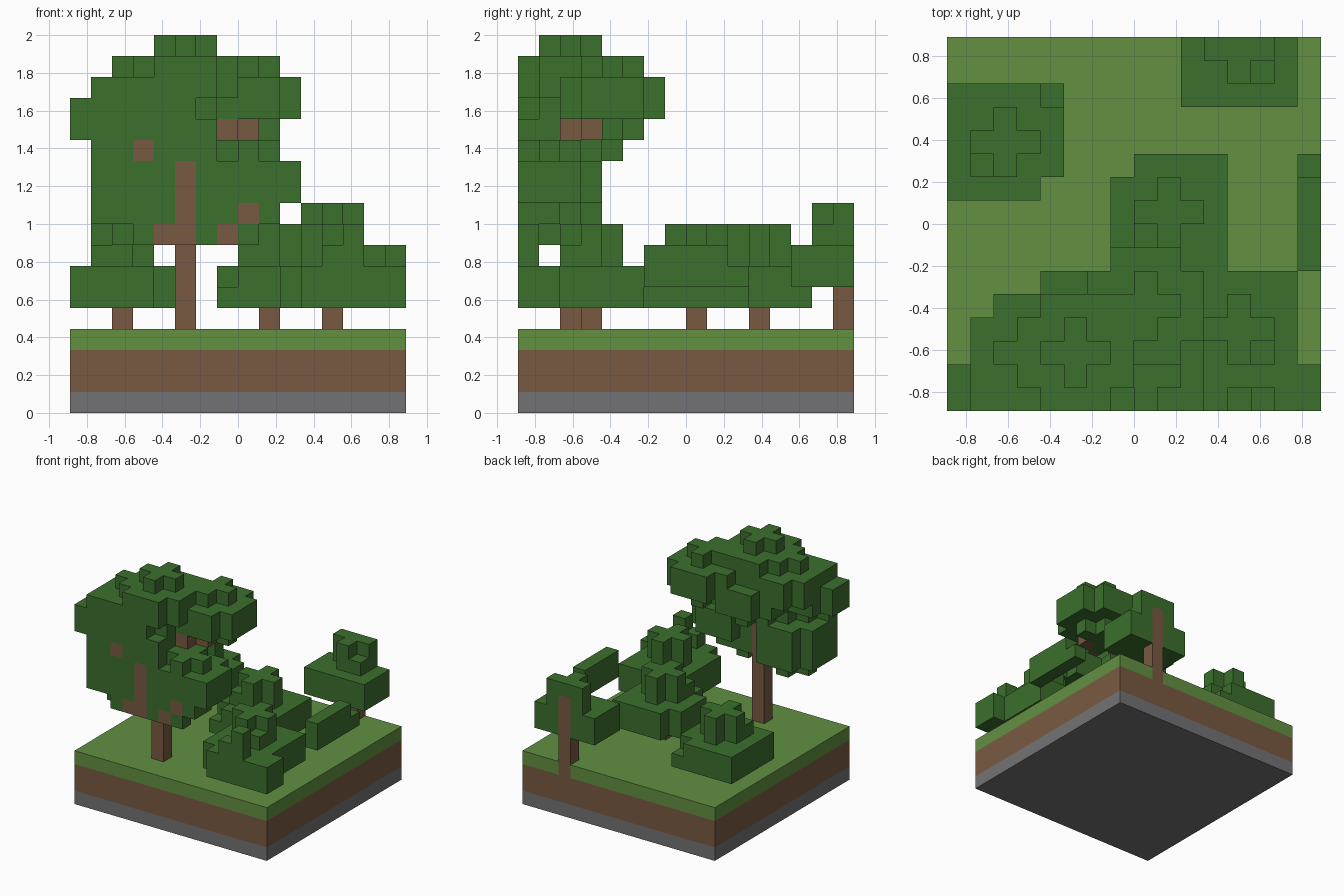
import bpy, bmesh
from mathutils import Vector

cube = bpy.data.objects.get("Cube")
if cube:
    bpy.data.objects.remove(cube, do_unlink=True)

U = 1 / 9      # block size
N = 16         # blocks along each side of the plot
grid = {}      # block position -> part name
part_mat = {}  # part name -> material


def material(name, rgb):
    m = bpy.data.materials.new(name)
    m.use_nodes = True
    m.diffuse_color = (*rgb, 1)
    m.node_tree.nodes["Principled BSDF"].inputs["Base Color"].default_value = (*rgb, 1)
    return m


leaf = material("leaf green", (0.045, 0.162, 0.026))
wood = material("earth brown", (0.188, 0.102, 0.053))
grass = material("grass green", (0.122, 0.279, 0.053))
stone = material("stone grey", (0.171, 0.171, 0.178))


def put(part, mat, cells):
    """Claim free blocks inside the plot for a part."""
    part_mat[part] = mat
    for c in cells:
        if 0 <= c[0] < N and 0 <= c[1] < N:
            grid.setdefault(c, part)


def column(i, j, k0, k1):
    return [(i, j, k) for k in range(k0, k1 + 1)]


def plus(i, j, k):
    return [(i, j, k), (i + 1, j, k), (i - 1, j, k), (i, j + 1, k), (i, j - 1, k)]


def square(i, j, k, missing=()):
    """Five by five leaf layer without the listed corners."""
    return [(i + a, j + b, k) for a in range(-2, 3) for b in range(-2, 3)
            if (a, b) not in missing]


CORNERS = [(a, b) for a in (-2, 2) for b in (-2, 2)]


def clump(i, j, k, layers=2):
    """Rounded leaf clump: plus, wide layers, plus."""
    cells = plus(i, j, k) + plus(i, j, k + layers + 1)
    for n in range(layers):
        cells += square(i, j, k + 1 + n, CORNERS)
    return cells


def small_tree(name, i, j, k, low=(), high=(), bumps=()):
    """Trunk, two wide leaf layers and a plus shaped crown."""
    put(name + "_trunk", wood, column(i, j, 3, k + 2))
    cells = square(i, j, k, low) + square(i, j, k + 1, high)
    cells += plus(i, j, k + 2) + plus(i, j, k + 3)
    cells += [(i + a, j + b, k + 2) for a, b in bumps]
    put(name + "_leaves", leaf, cells)


# Large tree: trunk, branches and leaf clumps
put("large_tree_trunk", wood, column(5, 2, 3, 16))
put("large_tree_branches", wood,
    column(5, 0, 8, 11) + [(3, 0, 12), (4, 0, 8), (7, 0, 8), (8, 0, 9),
                           (6, 2, 12), (7, 2, 13), (8, 3, 13)])
for i, j, k, layers in [(5, 2, 14, 2), (3, 2, 13, 2), (2, 0, 12, 2), (5, 3, 12, 2),
                        (8, 4, 13, 2), (8, 1, 9, 2), (3, 1, 8, 3), (7, 0, 8, 2),
                        (4, 0, 11, 2)]:
    put("large_tree_leaves", leaf, clump(i, j, k, layers))

# Small trees
small_tree("back_right_tree", 2, 11, 5, low=[(2, -2)], high=[(2, -2), (2, 2)],
           bumps=[(-1, -1)])
small_tree("middle_tree", 9, 8, 5, low=[(-2, 2)], high=[(-2, 2), (-2, -2)],
           bumps=[(-1, -1)])
small_tree("front_left_tree", 12, 3, 5, bumps=[(1, -1)])
small_tree("back_left_tree", 12, 15, 6, bumps=[(1, -1)])
# Trees rooted outside the plot, of which only an edge remains
small_tree("front_edge_tree", 13, -1, 5, bumps=[(-1, 1)])
small_tree("left_edge_tree", 17, 8, 6, high=[(-2, 2)])

# Ground layers
for part, mat, levels in [("stone_layer", stone, (0,)), ("dirt_layer", wood, (1, 2)),
                          ("grass_layer", grass, (3,))]:
    put(part, mat, [(i, j, k) for i in range(N) for j in range(N) for k in levels])


def build(part):
    """Make one object from the exposed faces of a part's blocks."""
    bm = bmesh.new()
    for cell, owner in grid.items():
        if owner != part:
            continue
        mid = (Vector(cell) + Vector((0.5, 0.5, 0.5))) * U - Vector((N, N, 0)) * U / 2
        for axis in range(3):
            for sign in (-1, 1):
                step = [0, 0, 0]
                step[axis] = sign
                if tuple(a + b for a, b in zip(cell, step)) in grid:
                    continue
                n = Vector(step)
                u = Vector([float(x == (axis + 1) % 3) for x in range(3)])
                v = n.cross(u)
                bm.faces.new([bm.verts.new(mid + (n + u * a + v * b) * U / 2)
                              for a, b in ((-1, -1), (1, -1), (1, 1), (-1, 1))])
    if bm.faces:
        bmesh.ops.remove_doubles(bm, verts=bm.verts, dist=U / 100)
        mesh = bpy.data.meshes.new(part)
        bm.to_mesh(mesh)
        mesh.materials.append(part_mat[part])
        bpy.context.collection.objects.link(bpy.data.objects.new(part, mesh))
    bm.free()


for part in part_mat:
    build(part)
